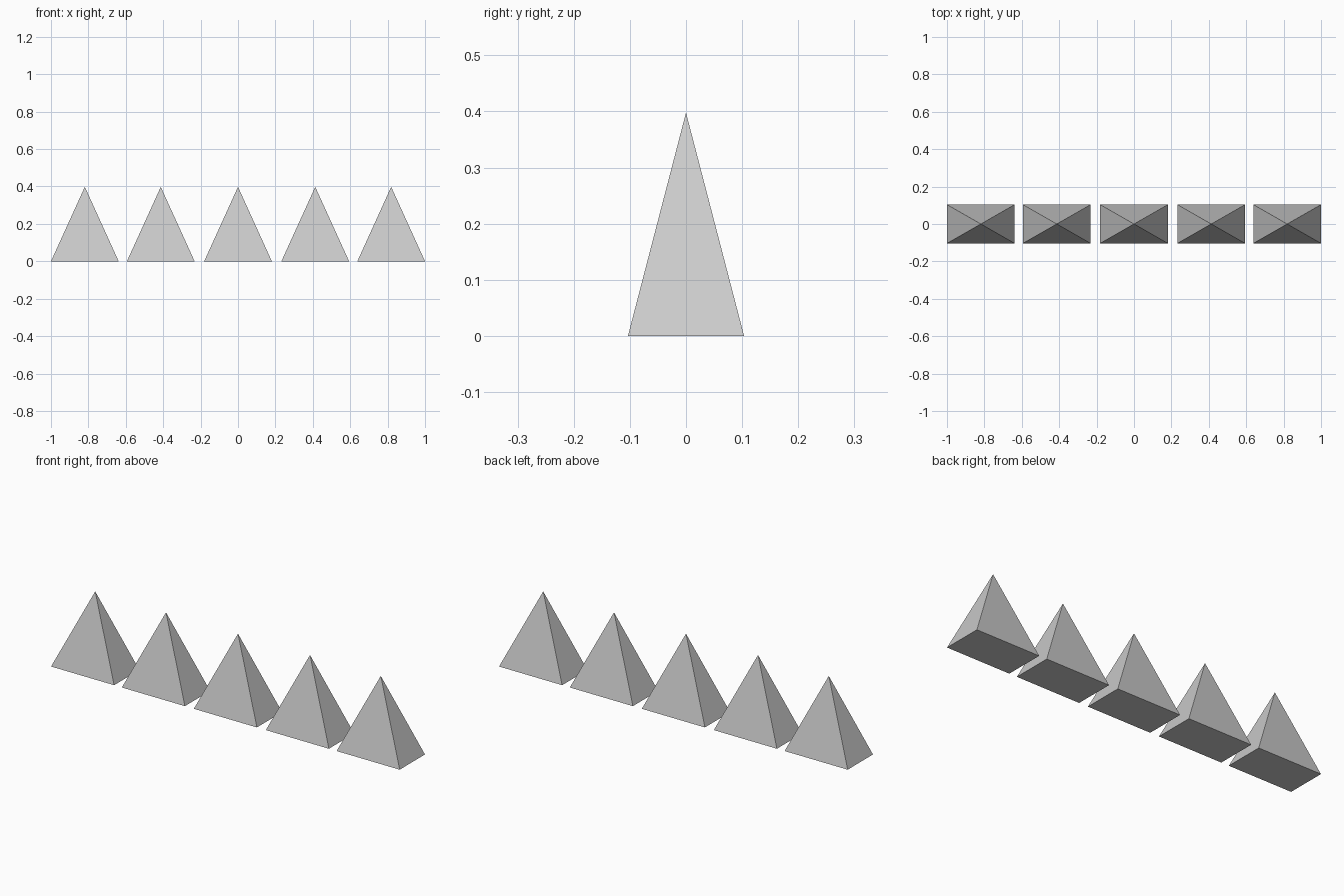
import bpy
import math
from mathutils import Matrix

if "Cube" in bpy.data.objects:
    bpy.data.objects.remove(bpy.data.objects["Cube"])

HALF_X, HALF_Y, HEIGHT = 0.181, 0.1035, 0.398


def pyramid(name, x):
    # Four-sided cone turned 45 degrees, stretched to a rectangular base
    bpy.ops.mesh.primitive_cone_add(vertices=4, radius1=math.sqrt(2), radius2=0, depth=1)
    ob = bpy.context.object
    ob.name = name
    shape = Matrix.Diagonal((HALF_X, HALF_Y, HEIGHT, 1))
    ob.data.transform(shape @ Matrix.Translation((0, 0, 0.5)) @ Matrix.Rotation(math.pi / 4, 4, 'Z'))
    ob.location = (x, 0, 0)
    return ob


# Row of five separate spikes
for i, x in enumerate((-0.819, -0.413, 0, 0.413, 0.819)):
    pyramid(f"spike_{i + 1}", x)
